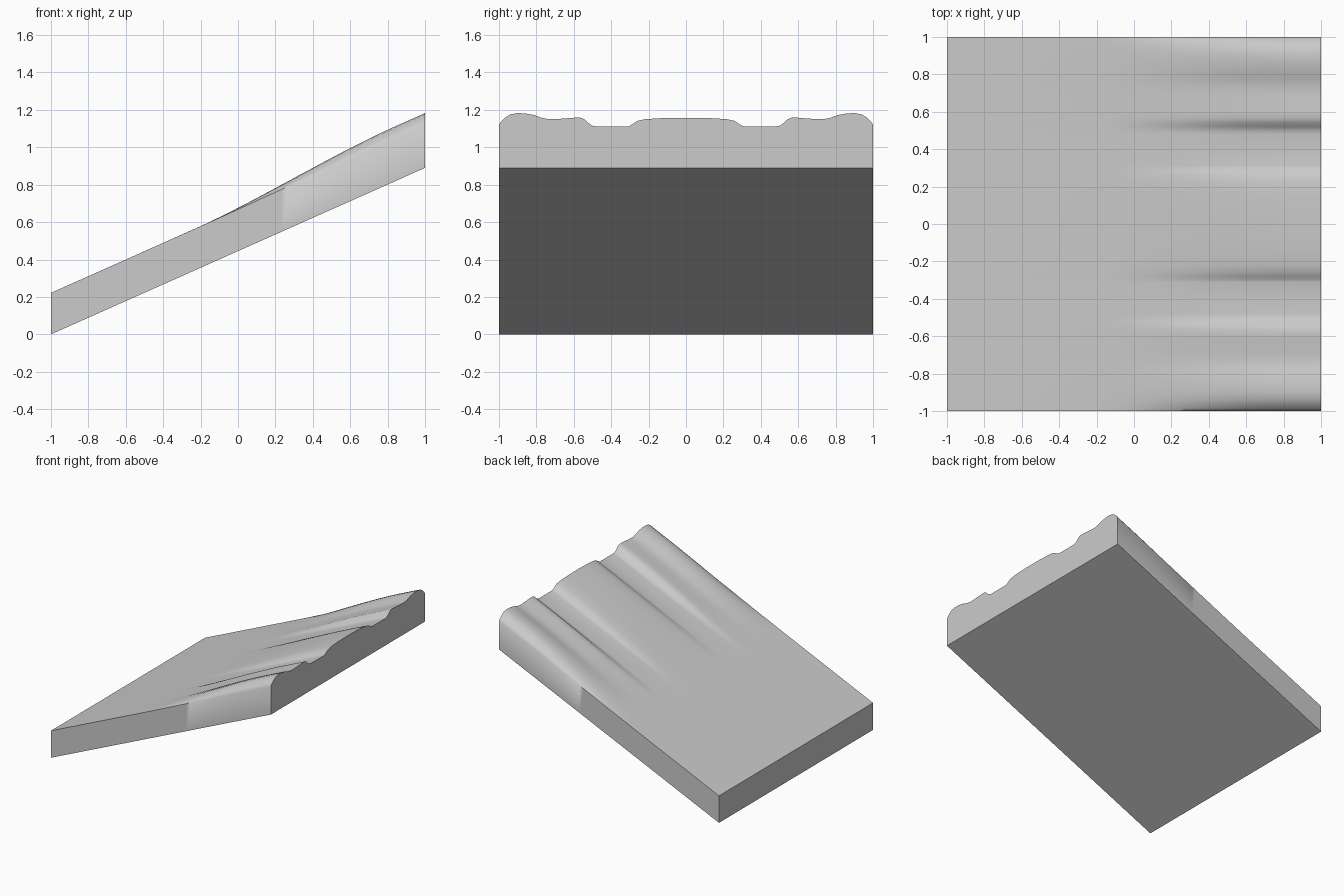
import bpy, bmesh, math

if "Cube" in bpy.data.objects:
    bpy.data.objects.remove(bpy.data.objects["Cube"])

SLOPE, THICK = 0.445, 0.222

# Ridge height above the plain slope, from the outer edge to the centre line
PROFILE = [(1.0, .010), (.985, .030), (.965, .048), (.94, .064), (.90, .071),
           (.86, .069), (.81, .060), (.77, .045), (.73, .038), (.69, .039),
           (.64, .043), (.60, .046), (.565, .047), (.54, .036), (.52, .016),
           (.50, .003), (.48, 0), (.40, 0), (.31, 0), (.30, .003), (.28, .016),
           (.26, .029), (.22, .038), (.15, .043), (.08, .045), (0, .046)]
ROWS = [(-y, h) for y, h in PROFILE] + PROFILE[-2::-1]
XS = [-1, -.6, -.2] + [-.2 + 1.2 * i / 36 for i in range(1, 37)]


def swell(x):
    """Ridges fade in from the plain half of the ramp."""
    t = min(max((x + .25) / 1.1, 0), 1)
    return t * t * (3 - 2 * t)


stone = bpy.data.materials.new("light grey")
stone.diffuse_color = (0.6, 0.6, 0.6, 1)
stone.use_nodes = True
stone.node_tree.nodes["Principled BSDF"].inputs["Base Color"].default_value = stone.diffuse_color

# Sloped slab with rippled upper half: closed cross-sections bridged along x
bm = bmesh.new()
rings = []
for x in XS:
    base = SLOPE * (x + 1)
    ring = [bm.verts.new((x, y, base + THICK + h * swell(x))) for y, h in ROWS]
    ring += [bm.verts.new((x, y, base)) for y in (1, -1)]
    rings.append(ring)
for a, b in zip(rings, rings[1:]):
    n = len(a)
    for i in range(n):
        j = (i + 1) % n
        bm.faces.new((a[i], b[i], b[j], a[j]))
bm.faces.new(rings[0])
bm.faces.new(rings[-1][::-1])
bmesh.ops.recalc_face_normals(bm, faces=bm.faces)

mesh = bpy.data.meshes.new("rippled_ramp")
bm.to_mesh(mesh)
bm.free()
mesh.materials.append(stone)
ramp = bpy.data.objects.new("rippled_ramp", mesh)
bpy.context.collection.objects.link(ramp)
bpy.context.view_layer.objects.active = ramp
ramp.select_set(True)
bpy.ops.object.shade_smooth_by_angle(angle=math.radians(62))
